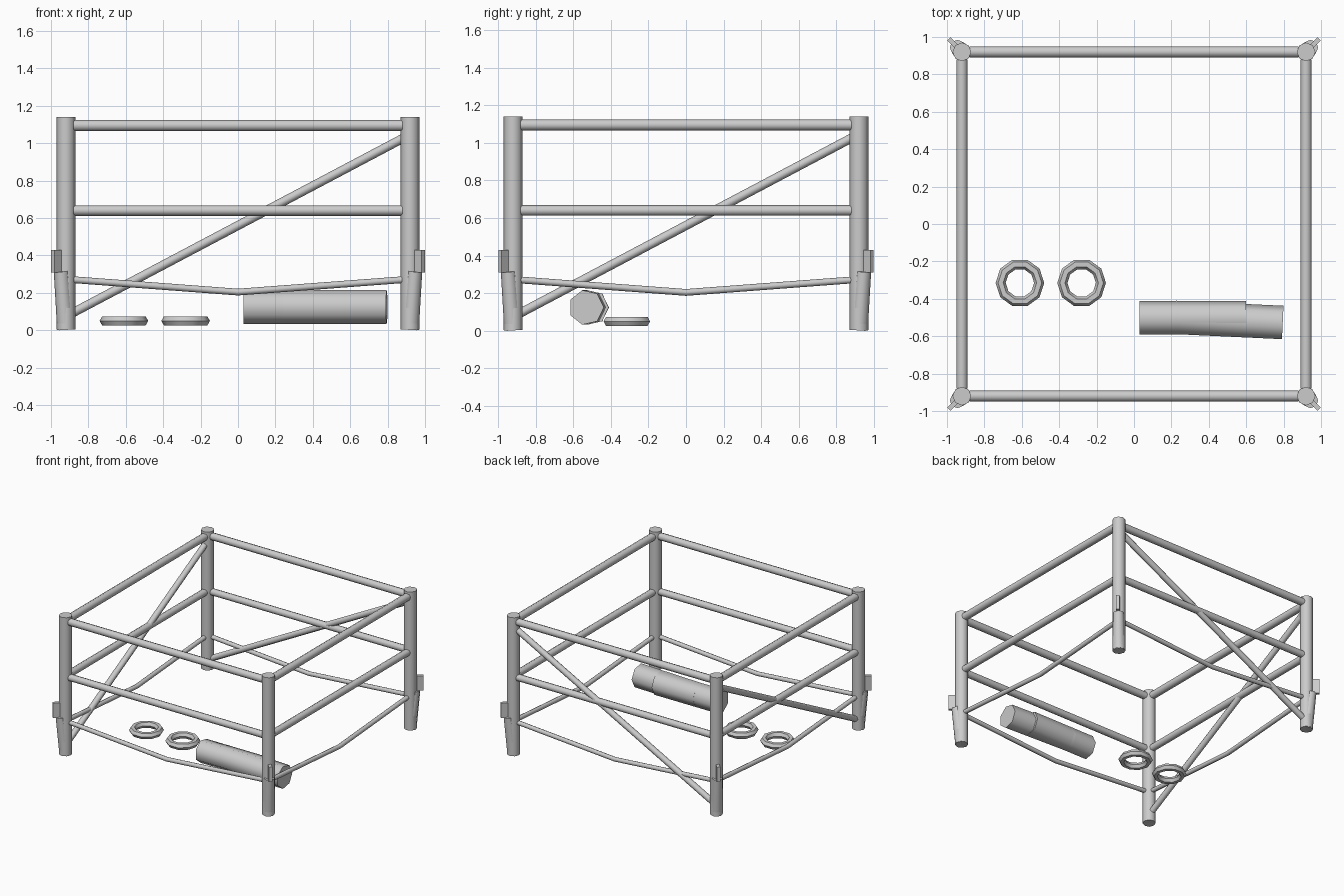
import bpy, bmesh
from math import sin, cos, pi, radians
from mathutils import Vector, Matrix

if "Cube" in bpy.data.objects:
    bpy.data.objects.remove(bpy.data.objects["Cube"])


def finish(obj, angle=55):
    bpy.ops.object.select_all(action='DESELECT')
    obj.select_set(True)
    bpy.context.view_layer.objects.active = obj
    bpy.ops.object.shade_smooth_by_angle(angle=radians(angle))


def tube(name, points, radii, sides=8, phase=0.0):
    """Capped tube lofted along a short path."""
    pts = [Vector(p) for p in points]
    bm = bmesh.new()
    rings = []
    for i, p in enumerate(pts):
        t = (pts[min(i + 1, len(pts) - 1)] - pts[max(i - 1, 0)]).normalized()
        ref = Vector((1, 0, 0)) if abs(t.z) > 0.9 else Vector((0, 0, 1))
        u = ref.cross(t).normalized()
        v = t.cross(u)
        rings.append([bm.verts.new(p + radii[i] * (cos(phase + 2 * pi * k / sides) * u +
                                                   sin(phase + 2 * pi * k / sides) * v))
                      for k in range(sides)])
    for a, b in zip(rings, rings[1:]):
        for k in range(sides):
            n = (k + 1) % sides
            bm.faces.new((a[k], a[n], b[n], b[k]))
    bm.faces.new(rings[0][::-1])
    bm.faces.new(rings[-1])
    bmesh.ops.recalc_face_normals(bm, faces=bm.faces)
    me = bpy.data.meshes.new(name)
    bm.to_mesh(me)
    bm.free()
    obj = bpy.data.objects.new(name, me)
    bpy.context.collection.objects.link(obj)
    finish(obj)
    return obj


P = 0.92    # post position from centre
R = 0.88    # rail half length

# Corner posts, each with a leaning ground stake and its narrow peg
for sx in (-1, 1):
    for sy in (-1, 1):
        tube("corner_post", [(sx * P, sy * P, 0.005), (sx * P, sy * P, 1.14)], [0.05, 0.05])
        tube("ground_stake", [(sx * P, sy * P, 0.005), (sx * 0.944, sy * 0.944, 0.315)],
             [0.047, 0.041])
        bpy.ops.mesh.primitive_cube_add(size=1)
        peg = bpy.context.object
        peg.name = "stake_peg"
        peg.data.transform(Matrix.Translation((sx * 0.971, sy * 0.971, 0.37)) @
                           Matrix.Rotation(sx * sy * pi / 4, 4, 'Z') @
                           Matrix.Diagonal((0.052, 0.026, 0.12, 1)))


def side_point(side, a, z):
    """Point on a wall: a runs along x (front, back) or y (left, right)."""
    return {"front": (a, -P, z), "back": (a, P, z),
            "left": (-P, a, z), "right": (P, a, z)}[side]


# Rails and sagging rope on all four sides
for side in ("front", "back", "left", "right"):
    for label, z, r in (("top_rail", 1.095, 0.030), ("middle_rail", 0.64, 0.028)):
        tube(f"{side}_{label}", [side_point(side, -R, z), side_point(side, R, z)], [r, r])
    tube(f"{side}_sagging_rope",
         [side_point(side, -R, 0.27), side_point(side, 0, 0.204), side_point(side, R, 0.27)],
         [0.018] * 3)

# Diagonal braces on the back and left sides only
for side in ("back", "left"):
    tube(f"{side}_diagonal_brace",
         [side_point(side, -R, 0.095), side_point(side, R, 1.025)], [0.024, 0.024])

# Two overlapping rolls on the ground
tube("straight_roll", [(0.03, -0.505, 0.124), (0.60, -0.505, 0.124)], [0.094] * 2, 7)
tube("angled_roll", [(0.22, -0.504, 0.124), (0.795, -0.531, 0.124)], [0.094] * 2, 7)

# Two rope rings
for x in (-0.61, -0.28):
    bpy.ops.mesh.primitive_torus_add(location=(x, -0.315, 0.05), major_segments=10,
                                     minor_segments=6, major_radius=0.103, minor_radius=0.027)
    bpy.context.object.name = "rope_ring"
    finish(bpy.context.object)
